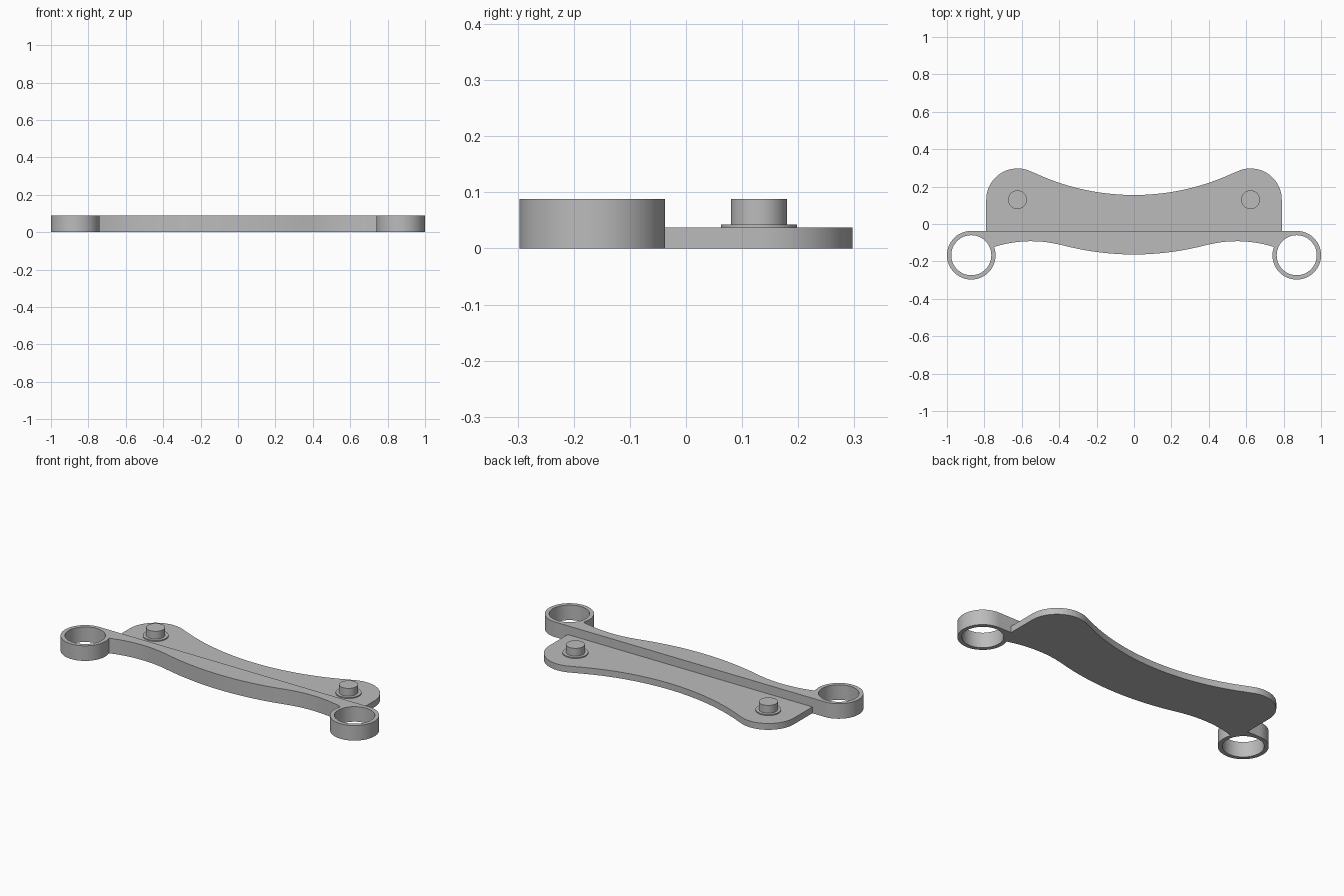
import bpy
from math import sin, cos, radians, atan2, degrees

if "Cube" in bpy.data.objects:
    bpy.data.objects.remove(bpy.data.objects["Cube"])

grey = bpy.data.materials.new("grey")
grey.use_nodes = True
colour = (0.5, 0.5, 0.5, 1)
grey.diffuse_color = colour
grey.node_tree.nodes["Principled BSDF"].inputs["Base Color"].default_value = colour


def arc(cx, cy, r, a0, a1, n):
    """Points on an arc, angles in degrees."""
    angles = [radians(a0 + (a1 - a0) * i / n) for i in range(n + 1)]
    return [(cx + r * cos(a), cy + r * sin(a)) for a in angles]


def both_sides(half):
    """Close a right-hand half outline with its mirror image."""
    return half + [(-x, y) for x, y in reversed(half) if x > 1e-5]


def slab(name, loops, z0, z1):
    """Extrude flat outlines (later loops are holes) between two heights."""
    curve = bpy.data.curves.new(name, "CURVE")
    curve.dimensions = "2D"
    curve.fill_mode = "BOTH"
    curve.extrude = (z1 - z0) / 2
    for loop in loops:
        spline = curve.splines.new("POLY")
        spline.points.add(len(loop) - 1)
        for point, (x, y) in zip(spline.points, loop):
            point.co = (x, y, 0, 1)
        spline.use_cyclic_u = True
    obj = bpy.data.objects.new(name, curve)
    bpy.context.collection.objects.link(obj)
    obj.location.z = (z0 + z1) / 2
    bpy.ops.object.select_all(action="DESELECT")
    obj.select_set(True)
    bpy.context.view_layer.objects.active = obj
    bpy.ops.object.convert(target="MESH")
    obj = bpy.context.object
    bpy.ops.object.mode_set(mode="EDIT")
    bpy.ops.mesh.select_all(action="SELECT")
    bpy.ops.mesh.remove_doubles(threshold=0.0001)
    bpy.ops.mesh.normals_make_consistent(inside=False)
    bpy.ops.object.mode_set(mode="OBJECT")
    obj.data.materials.clear()
    obj.data.materials.append(grey)
    bpy.ops.object.shade_smooth_by_angle(angle=radians(30))
    return obj


RING_X, RING_Y, RING_R, HOLE_R = 0.87, -0.167, 0.13, 0.107
PEG_X, PEG_Y, LOBE_R = 0.623, 0.13, 0.167
SEAM_Y, PLATE_TOP, TOP = -0.037, 0.037, 0.088


def front_edge(x):
    """Wavy front edge: a bulge in the middle, a hollow beside each ring."""
    if x < 0.383:
        return -0.163 + x * x / 2.96
    return -0.092 - (x - 0.55) ** 2 / 1.29


# Raised front bar with a ring at each end
wave = [(0.747 * i / 24, front_edge(0.747 * i / 24)) for i in range(24)]
bar = both_sides(wave + arc(RING_X, RING_Y, RING_R, 160, 450, 64))
holes = [arc(side * RING_X, RING_Y, HOLE_R, 0, 354.375, 63) for side in (-1, 1)]
slab("front_bar_with_rings", [bar] + holes, 0, TOP)

# Low back plate: two round lobes joined by a shallow hollow
R = 1.257
hollow_y = 0.155 + R
join = degrees(atan2(hollow_y - PEG_Y, -PEG_X))
dip = degrees(atan2(PEG_Y - hollow_y, PEG_X))
half = ([(0, SEAM_Y), (PEG_X + LOBE_R, SEAM_Y)]
        + arc(PEG_X, PEG_Y, LOBE_R, 0, join, 32)
        + arc(0, hollow_y, R, dip, -90, 20)[1:-1])
plate = half + [(0, 0.155)] + [(-x, y) for x, y in reversed(half[1:])]
slab("back_plate", [plate], 0, PLATE_TOP)

# Pegs standing on thin collars
for side, label in ((1, "left"), (-1, "right")):
    for part, r, z0, z1 in (("collar", 0.068, PLATE_TOP, 0.043), ("peg", 0.05, 0.043, TOP)):
        slab(f"{label}_{part}", [arc(side * PEG_X, PEG_Y, r, 0, 352.5, 47)], z0, z1)
